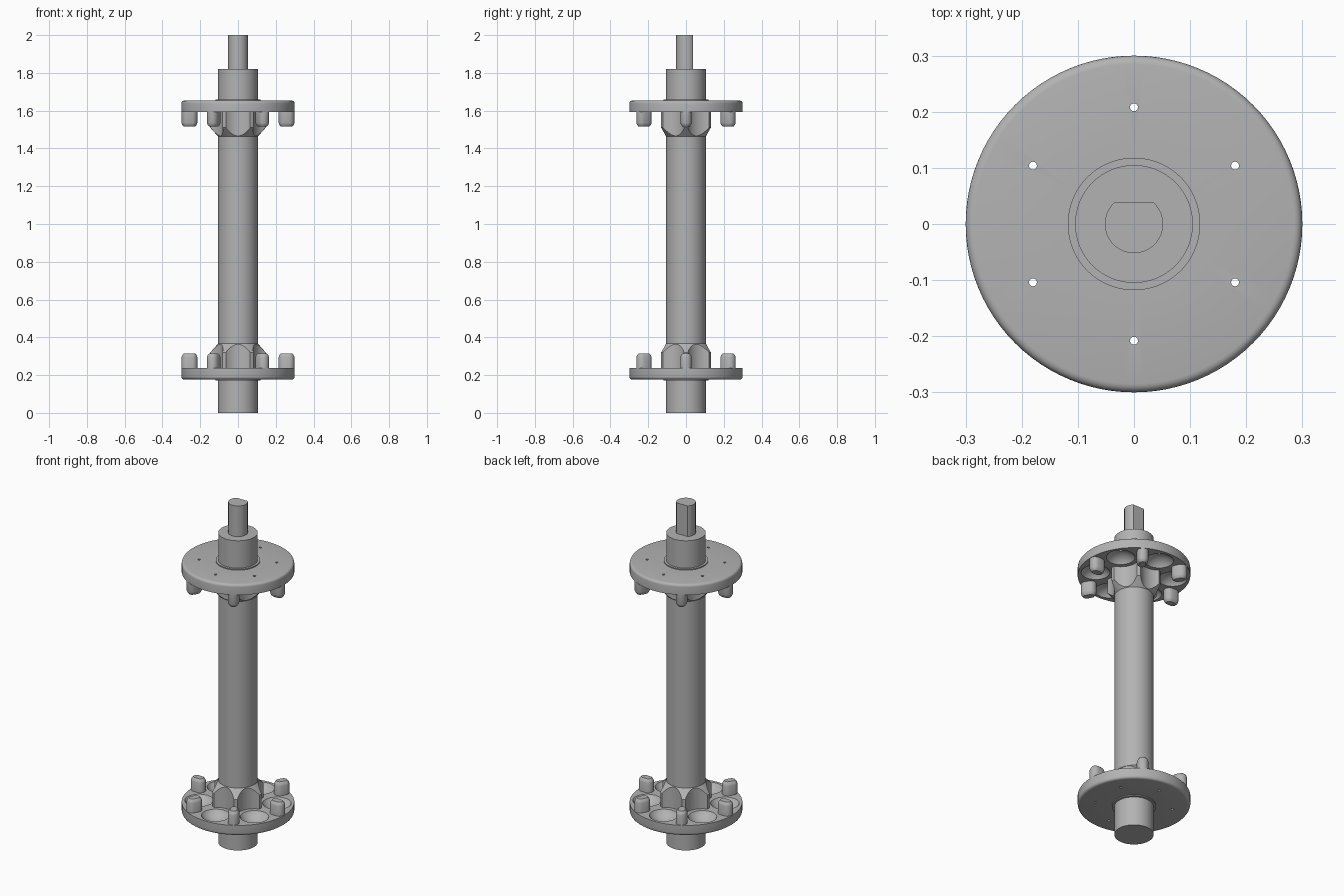
import bpy, bmesh
from math import pi, sin, cos, sqrt, radians
from mathutils import Matrix

cube = bpy.data.objects.get("Cube")
if cube:
    bpy.data.objects.remove(cube, do_unlink=True)

MIRROR_SUM = 1.83   # lower z + upper z of matching flange parts
BALL_R = 0.208      # distance of the sockets from the axis

grey = bpy.data.materials.new("plain_grey")
grey.use_nodes = True
grey.diffuse_color = (0.45, 0.45, 0.45, 1)
grey.node_tree.nodes["Principled BSDF"].inputs["Base Color"].default_value = (0.45, 0.45, 0.45, 1)


def loft(bm, rings):
    """Closed skin through equal-length rings of points."""
    loops = [[bm.verts.new(p) for p in ring] for ring in rings]
    n = len(loops[0])
    for a, b in zip(loops, loops[1:]):
        for i in range(n):
            j = (i + 1) % n
            bm.faces.new((a[i], a[j], b[j], b[i]))
    bm.faces.new(loops[0][::-1])
    bm.faces.new(loops[-1])


def lathe(bm, profile, x=0, y=0, n=64):
    """Turn (radius, z) pairs, listed from low to high."""
    loft(bm, [[(x + r * cos(2 * pi * i / n), y + r * sin(2 * pi * i / n), z)
               for i in range(n)] for r, z in profile])


def finish(bm, name, helper=False):
    bmesh.ops.recalc_face_normals(bm, faces=bm.faces)
    mesh = bpy.data.meshes.new(name)
    bm.to_mesh(mesh)
    bm.free()
    mesh.materials.append(grey)
    ob = bpy.data.objects.new(name, mesh)
    bpy.context.collection.objects.link(ob)
    ob.hide_render = helper
    return ob


def smooth(ob):
    bpy.ops.object.select_all(action='DESELECT')
    ob.select_set(True)
    bpy.context.view_layer.objects.active = ob
    bpy.ops.object.shade_smooth_by_angle(angle=radians(30))


def carve(ob, cutter):
    """Apply a boolean cut and drop the cutter."""
    mod = ob.modifiers.new("cut", 'BOOLEAN')
    mod.operation, mod.solver, mod.object = 'DIFFERENCE', 'EXACT', cutter
    bpy.context.view_layer.objects.active = ob
    ob.select_set(True)
    bpy.ops.object.modifier_apply(modifier=mod.name)
    bpy.data.objects.remove(cutter, do_unlink=True)


def six_cutters(profile, n):
    bm = bmesh.new()
    for k in range(6):
        a = radians(30 + 60 * k)
        lathe(bm, profile, BALL_R * cos(a), BALL_R * sin(a), n)
    return finish(bm, "socket_cutter", True)


# Central shaft
bm = bmesh.new()
lathe(bm, [(0.105, 0), (0.105, 1.82)])
smooth(finish(bm, "shaft"))

# Drive pin with one flat side at the back
bm = bmesh.new()
lathe(bm, [(0.052, 1.80), (0.052, 2.0)])
cut = bmesh.ops.bisect_plane(bm, geom=bm.verts[:] + bm.edges[:] + bm.faces[:],
                             plane_co=(0, 0.038, 0), plane_no=(0, 1, 0), clear_outer=True)
bmesh.ops.holes_fill(bm, edges=[e for e in bm.edges if e.is_boundary])
smooth(finish(bm, "drive_pin"))

# Flange disc with rounded outer edge and a raised lip round the shaft
bm = bmesh.new()
rim = [(0.285 + 0.015 * sin(t * pi / 8), 0.192 - 0.015 * cos(t * pi / 8)) for t in range(5)]
lathe(bm, [(0.118, 0.171), (0.118, 0.177)] + rim + [(0.3, 0.238)], n=96)
disc = finish(bm, "lower_flange")

# Round sockets, each with a pinhole through the disc
ball, centre = 0.09, 0.285
bowl = [(ball * sin(t * pi / 20), centre - ball * cos(t * pi / 20)) for t in range(1, 11)]
carve(disc, six_cutters([(0.007, 0.15), (0.007, bowl[0][1] - 0.001)] + bowl, 40))

# Hub with a tapered end and scooped sides
bm = bmesh.new()
lathe(bm, [(0.147, 0.23), (0.147, 0.32), (0.104, 0.368)], n=96)
hub = finish(bm, "lower_hub")
carve(hub, six_cutters([(0.1, 0.2), (0.1, 0.42)], 64))

# Pegs round the rim, oval in plan with a bevelled tip
bm = bmesh.new()
for k in range(6):
    turn = Matrix.Rotation(radians(60 * k), 3, 'Z')
    rings = []
    for inset, z in [(0, 0.23), (0, 0.295), (0.004, 0.306), (0.012, 0.315)]:
        ring = []
        for i in range(24):
            a = 2 * pi * (i + 0.5) / 24
            side = 0.012 if cos(a) > 0 else -0.012
            r = 0.03 - inset
            ring.append(turn @ Matrix.Translation((0.257 + side + r * cos(a), r * sin(a), z)).to_translation())
        rings.append(ring)
    loft(bm, rings)
pegs = finish(bm, "lower_pegs")

# Upper flange set mirrors the lower one
for ob in (disc, hub, pegs):
    smooth(ob)
    twin = ob.copy()
    twin.data = ob.data.copy()
    twin.name = ob.name.replace("lower", "upper")
    twin.data.transform(Matrix.Translation((0, 0, MIRROR_SUM)) @ Matrix.Diagonal((1, 1, -1, 1)))
    twin.data.flip_normals()
    bpy.context.collection.objects.link(twin)
